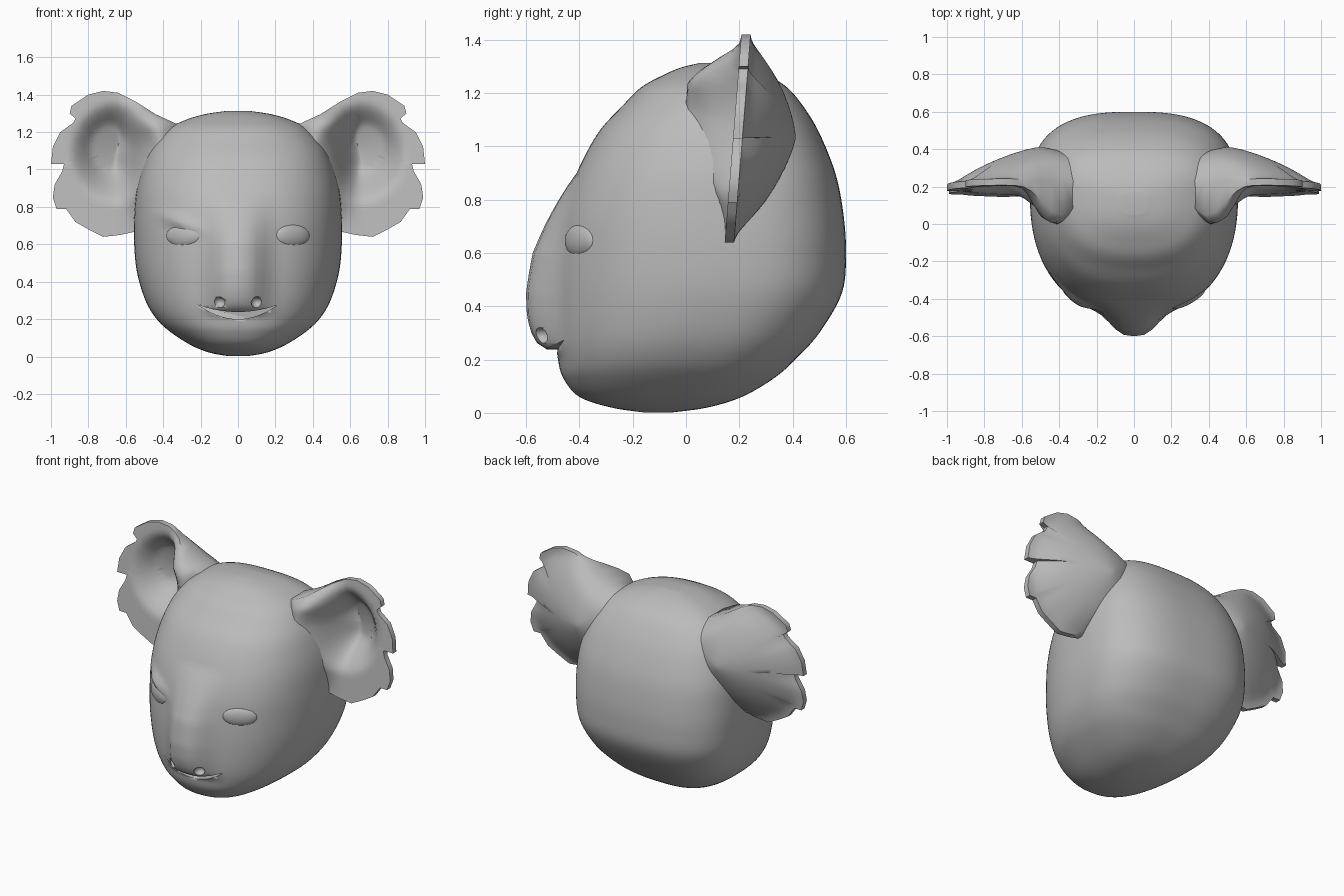
import bpy, bmesh, math
from mathutils import Vector, Matrix

if "Cube" in bpy.data.objects:
    bpy.data.objects.remove(bpy.data.objects["Cube"])

grey = bpy.data.materials.new("plain_grey")
grey.use_nodes = True
colour = (0.5, 0.5, 0.5, 1)
grey.diffuse_color = colour
grey.node_tree.nodes["Principled BSDF"].inputs["Base Color"].default_value = colour


def smooth(t):
    t = max(0.0, min(1.0, t))
    return t * t * (3 - 2 * t)


def catmull(keys, steps):
    """Smoothly resample a list of key tuples."""
    out = []
    for i in range(len(keys) - 1):
        p = [Vector(keys[max(0, min(len(keys) - 1, i + k))]) for k in (-1, 0, 1, 2)]
        for s in range(steps):
            t = s / steps
            out.append(p[1] + 0.5 * t * (p[2] - p[0] + t * (2 * p[0] - 5 * p[1] + 4 * p[2] - p[3]
                       + t * (3 * (p[1] - p[2]) + p[3] - p[0]))))
    return out + [Vector(keys[-1])]


def lookup(table, z):
    for (z0, a), (z1, b) in zip(table, table[1:]):
        if z0 <= z <= z1:
            return a + (b - a) * (z - z0) / (z1 - z0)
    return 0.0


def finish(name, bm, angle=50):
    bmesh.ops.recalc_face_normals(bm, faces=bm.faces)
    mesh = bpy.data.meshes.new(name)
    bm.to_mesh(mesh)
    bm.free()
    obj = bpy.data.objects.new(name, mesh)
    bpy.context.collection.objects.link(obj)
    mesh.materials.append(grey)
    bpy.ops.object.select_all(action="DESELECT")
    obj.select_set(True)
    bpy.context.view_layer.objects.active = obj
    bpy.ops.object.shade_smooth_by_angle(angle=math.radians(angle))
    return obj


def loft(bm, rings):
    """Bridge closed rings of points and cap both ends."""
    loops = [[bm.verts.new(p) for p in ring] for ring in rings]
    n = len(loops[0])
    for a, b in zip(loops, loops[1:]):
        for i in range(n):
            j = (i + 1) % n
            bm.faces.new((a[i], a[j], b[j], b[i]))
    bm.faces.new(loops[0])
    bm.faces.new(loops[-1])


def ellipsoid(bm, centre, size, turn=0.0, segments=32):
    m = Matrix.Translation(centre) @ Matrix.Rotation(turn, 4, "Z") @ Matrix.Diagonal((*size, 1))
    bmesh.ops.create_uvsphere(bm, u_segments=segments, v_segments=segments // 2, radius=1, matrix=m)


# Head sections: height, front, back, half width
sections = [
    (.002, -.16, -.05, .05), (.02, -.28, .08, .15), (.06, -.4, .21, .25), (.13, -.46, .33, .36),
    (.2, -.48, .41, .435), (.3, -.49, .5, .495), (.45, -.49, .585, .54), (.6, -.48, .6, .555),
    (.75, -.46, .59, .555), (.9, -.41, .56, .54), (1.05, -.33, .5, .495), (1.15, -.24, .44, .44),
    (1.22, -.17, .38, .37), (1.265, -.09, .31, .28), (1.295, -.02, .24, .18), (1.312, .05, .17, .07)]
# How far the nose stands out at each height
nose = [(.21, 0), (.235, .03), (.26, .07), (.3, .09), (.36, .105), (.45, .11), (.6, .095), (.75, .045), (.9, 0)]


def head_ring(z, front, back, width, count=96):
    ring = []
    mid = front + (back - front) * 0.6
    for i in range(count):
        a = math.tau * i / count
        s, c = math.sin(a), math.cos(a)
        power = 2 / (2.7 if c > 0 else 2.4)
        x = width * math.copysign(abs(s) ** power, s)
        y = mid + (back - mid if c > 0 else mid - front) * math.copysign(abs(c) ** power, c)
        if c < 0:
            y -= lookup(nose, z) * math.exp(-abs(x / 0.14) ** 3)
            # Heavier brow over the right eye
            brow = 0.715 - 0.35 * (x + 0.3)
            y -= 0.035 * math.exp(-((x + 0.31) / 0.09) ** 2 - ((z - brow) / 0.03) ** 2)
        ring.append((x, y, z))
    return ring


bm = bmesh.new()
loft(bm, [head_ring(*s) for s in catmull(sections, 6)])
head = finish("head", bm)

# Crescent mouth and round nostrils cut into the head
bm = bmesh.new()
crescent = []
for side in (1, -1):
    for i in range(16):
        u = side * (i / 8 - 1)
        crescent.append((u, (0.2 if side > 0 else 0.238) + (0.075 if side > 0 else 0.037) * u * u))
loft(bm, [[(0.21 * u, y + bend * u * u, z) for u, z in crescent] for y, bend in ((-0.7, 0), (-0.43, 0.03))])
mouth = finish("mouth_cutter", bm)
bm = bmesh.new()
for side in (-1, 1):
    ellipsoid(bm, (side * 0.1, -0.545, 0.29), (0.032, 0.04, 0.03), 0, 16)
nostrils = finish("nostril_cutter", bm)
for cutter in (mouth, nostrils):
    cutter.hide_render = True
    bpy.context.view_layer.objects.active = head
    mod = head.modifiers.new("cut", "BOOLEAN")
    mod.operation, mod.solver, mod.object = "DIFFERENCE", "EXACT", cutter
    bpy.ops.object.modifier_apply(modifier=mod.name)
    bpy.data.objects.remove(cutter)

# Eyes set flush in the face
for side, name in ((1, "left_eye"), (-1, "right_eye")):
    bm = bmesh.new()
    ellipsoid(bm, (side * 0.29, -0.396, 0.645), (0.105, 0.032, 0.062), side * 0.52)
    finish(name, bm)

# Ear outline with ragged tufts on the outer edge
outline = [
    (.2, 1.19), (.32, 1.24), (.44, 1.295), (.55, 1.365), (.64, 1.41), (.72, 1.42), (.8, 1.4), (.89, 1.34),
    (.9, 1.3), (.86, 1.29), (.88, 1.25), (.95, 1.2), (.99, 1.12), (1, 1.03), (.93, 1.03), (.94, .99),
    (.98, .92), (.99, .85), (.97, .79), (.92, .79), (.87, .72), (.8, .68), (.72, .64), (.63, .65),
    (.54, .67), (.44, .76), (.36, .9), (.26, 1.06)]


def ear_lean(z):
    return 0.17 + 0.08 * (z - 0.7)


def ear_back(x, z, t):
    reach = math.hypot((x - 0.5) / 0.5, (z - 1.03) / 0.42)
    return ear_lean(z) + 0.015 + 0.2 * max(0, 1 - reach ** 1.4) * (1 - t ** 8)


def ear_front(x, z):
    ridge = smooth((0.66 - x) / 0.17) * smooth((x - 0.2) / 0.22)
    ridge *= smooth((z - 0.66) / 0.42) * smooth((1.42 - z) / 0.2)
    bowl = math.hypot((x - 0.65) / 0.2, (z - 1.09) / 0.22)
    y = ear_lean(z) - 0.02 - 0.19 * ridge + 0.16 * smooth(1.3 - bowl)
    return min(y, ear_back(x, z, 0.6) - 0.03)


def ear_ring(side, t, front):
    cx, cz = (0.66, 1.08) if front else (0.55, 1.04)
    ring = []
    for (ax, az), (bx, bz) in zip(outline, outline[1:] + outline[:1]):
        for h in (0, 0.5):
            x = cx + (ax + (bx - ax) * h - cx) * t
            z = cz + (az + (bz - az) * h - cz) * t
            ring.append((side * x, ear_front(x, z) if front else ear_back(x, z, t), z))
    return ring


for side, name in ((1, "left_ear"), (-1, "right_ear")):
    bm = bmesh.new()
    steps = [0.02] + [i / 16 for i in range(1, 17)]
    rings = [ear_ring(side, t, True) for t in steps]
    rings += [ear_ring(side, t, False) for t in reversed(steps)]
    loft(bm, rings)
    finish(name, bm)
